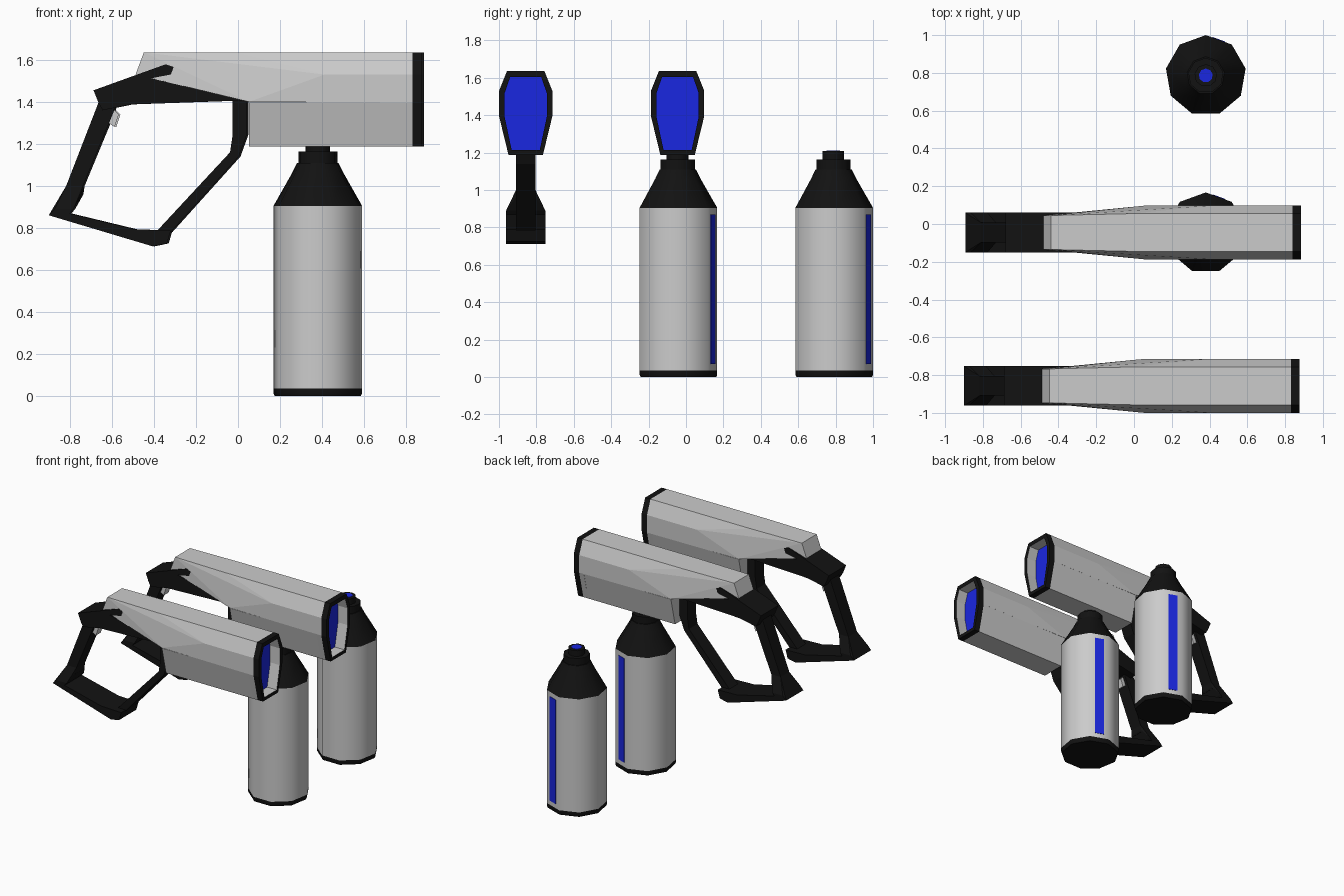
import bpy, bmesh
from math import sin, cos, pi, radians

if "Cube" in bpy.data.objects:
    bpy.data.objects.remove(bpy.data.objects["Cube"])


def material(name, rgb):
    m = bpy.data.materials.new(name)
    m.diffuse_color = (*rgb, 1)
    m.use_nodes = True
    m.node_tree.nodes["Principled BSDF"].inputs["Base Color"].default_value = m.diffuse_color
    return m


BLACK = material("black", (0.006, 0.006, 0.006))
BLUE = material("blue", (0.01, 0.02, 0.75))


def add(name, bm, loc, mat=None, smooth=False):
    me = bpy.data.meshes.new(name)
    bm.to_mesh(me)
    bm.free()
    ob = bpy.data.objects.new(name, me)
    bpy.context.collection.objects.link(ob)
    ob.location = loc
    if mat:
        me.materials.append(mat)
    if smooth:
        bpy.context.view_layer.objects.active = ob
        bpy.ops.object.select_all(action='DESELECT')
        ob.select_set(True)
        bpy.ops.object.shade_smooth_by_angle(angle=radians(42))
    return ob


def hull(pts):
    """Convex solid, mirrored in y, from (x, z, half width) points."""
    bm = bmesh.new()
    for x, z, w in pts:
        bm.verts.new((x, w, z))
        bm.verts.new((x, -w, z))
    bmesh.ops.convex_hull(bm, input=bm.verts[:])
    bmesh.ops.dissolve_limit(bm, angle_limit=0.01, verts=bm.verts[:], edges=bm.edges[:])
    return bm


def prism(profile, w):
    """Side profile (x, z) extruded to half width w."""
    bm = bmesh.new()
    a = [bm.verts.new((x, -w, z)) for x, z in profile]
    b = [bm.verts.new((x, w, z)) for x, z in profile]
    bm.faces.new(a)
    bm.faces.new(b[::-1])
    for i in range(len(a)):
        j = (i + 1) % len(a)
        bm.faces.new((a[i], b[i], b[j], a[j]))
    bmesh.ops.recalc_face_normals(bm, faces=bm.faces[:])
    return bm


def loft(bm, rings):
    """Strips between successive closed rings of points."""
    vs = [[bm.verts.new(p) for p in r] for r in rings]
    for a, b in zip(vs, vs[1:]):
        for i in range(len(a)):
            j = (i + 1) % len(a)
            bm.faces.new((a[i], b[i], b[j], a[j]))
    return vs


OUTER = [(.1, 1.636), (.1425, 1.53), (.1425, 1.395), (.092, 1.188)]
INNER = [(.083, 1.604), (.1125, 1.519), (.1125, 1.39), (.075, 1.214)]


def section(half, x):
    return [(x, w, z) for w, z in half] + [(x, -w, z) for w, z in half[::-1]]


def gun(loc):
    # barrel: tapered upper shell and lower block
    upper = [(-.44, 1.636, .09), (-.48, 1.53, .09), (-.33, 1.494, .095), (.06, 1.40, .1425),
             (.42, 1.53, .1425), (-.01, 1.636, .1), (.8, 1.636, .1), (.8, 1.53, .1425),
             (.8, 1.395, .1425)]
    add("barrel_upper", hull(upper), loc)
    add("barrel_lower", hull([(x, z, w) for x in (.06, .8) for z, w in ((1.398, .1425), (1.188, .092))]), loc)
    # muzzle: grey collar and liner, black rim, recessed blue lens
    bm = bmesh.new()
    loft(bm, [section(OUTER, .8), section(OUTER, .84)])
    loft(bm, [section(INNER, .885), section(INNER, .8)])
    add("muzzle_collar", bm, loc)
    bm = bmesh.new()
    loft(bm, [section(OUTER, .84), section(OUTER, .885), section(INNER, .885)])
    add("muzzle_rim", bm, loc, BLACK)
    bm = bmesh.new()
    bm.faces.new([bm.verts.new(p) for p in section(INNER, .803)][::-1])
    add("lens", bm, loc, BLUE)
    # open handle frame
    add("handle_top", prism([(-.68, 1.455), (-.336, 1.579), (-.236, 1.545), (-.407, 1.512),
                             (.045, 1.405), (-.017, 1.405), (-.5, 1.388), (-.636, 1.36),
                             (-.655, 1.393)], .105), loc, BLACK)
    add("rear_grip", prism([(-.655, 1.4), (-.57, 1.4), (-.585, 1.35), (-.73, 1.0), (-.74, .95),
                            (-.80, .95), (-.81, 1.0)], .052), loc, BLACK)
    add("grip_flare", hull([(-.893, .86, .105), (-.865, .89, .105), (-.793, .869, .105),
                            (-.775, .89, .105), (-.81, 1.0, .052), (-.73, 1.0, .052),
                            (-.736, .96, .052)]), loc, BLACK)
    add("handle_bottom", prism([(-.893, .86), (-.398, .712), (-.33, .726), (-.312, .788),
                                (-.383, .79), (-.479, .793), (-.793, .869)], .105), loc, BLACK)
    add("front_guard", prism([(-.383, .78), (-.312, .78), (.012, 1.14), (.05, 1.245), (.05, 1.41),
                              (-.017, 1.42), (-.017, 1.245), (-.03, 1.16)], .052), loc, BLACK)
    add("trigger", prism([(-.61, 1.30), (-.58, 1.28), (-.56, 1.34), (-.59, 1.37)], .03), loc)


def lathe(profile, loc, name, mat=None):
    """Nine-sided turned solid from (radius, z) points."""
    bm = bmesh.new()
    angs = [pi / 2 + i * 2 * pi / 9 for i in range(9)]
    vs = loft(bm, [[(r * cos(a), r * sin(a), z) for a in angs] for r, z in profile])
    bm.faces.new(vs[0])
    bm.faces.new(vs[-1])
    bmesh.ops.recalc_face_normals(bm, faces=bm.faces[:])
    add(name, bm, loc, mat, True)


def bottle(loc):
    R = .214
    lathe([(R - .006, 0), (R, .012), (R, .036)], loc, "bottle_base", BLACK)
    lathe([(R, .036), (R, .905)], loc, "bottle_body")
    lathe([(R, .905), (.125, 1.06), (.1, 1.11), (.094, 1.11), (.094, 1.163), (.06, 1.163),
           (.06, 1.208)], loc, "bottle_cap", BLACK)
    lathe([(.037, 1.2), (.037, 1.211)], loc, "valve", BLUE)
    # blue level stripe centred on one flat
    a, d = radians(70), R * cos(pi / 9)
    bm = bmesh.new()
    bmesh.ops.create_cube(bm, size=1)
    for v in bm.verts:
        n, t, z = d + v.co.x * .006, v.co.y * .07, .47 + v.co.z * .8
        v.co = (n * cos(a) - t * sin(a), n * sin(a) + t * cos(a), z)
    add("level_stripe", bm, loc, BLUE)


gun((0, -.045, 0))
gun((-.008, -.857, 0))
bottle((.38, -.047, 0))
bottle((.38, .786, 0))
